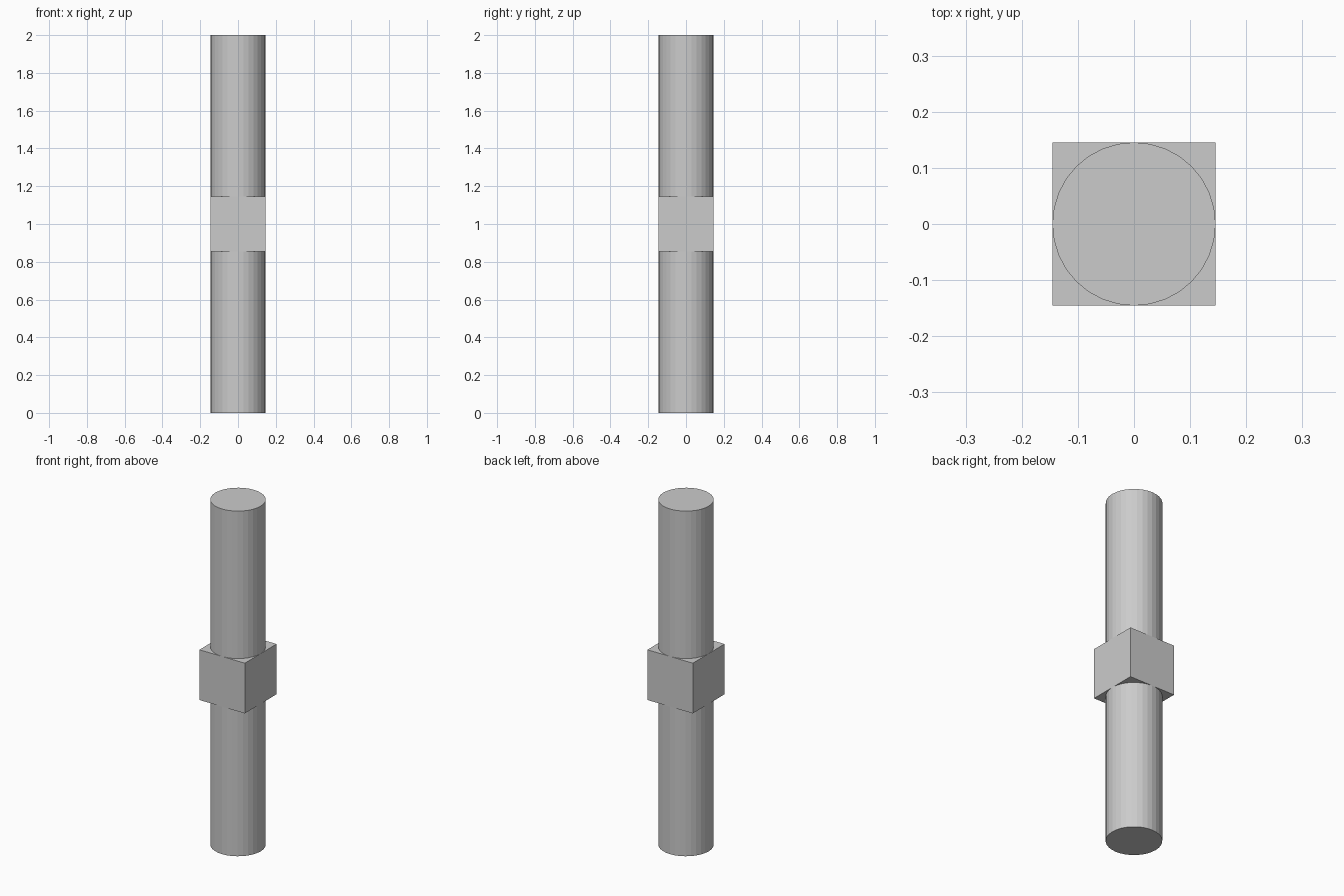
import bpy

if "Cube" in bpy.data.objects:
    bpy.data.objects.remove(bpy.data.objects["Cube"])

RADIUS = 0.1455
HEIGHT = 2.0

# Long round shaft with flat facets
bpy.ops.mesh.primitive_cylinder_add(vertices=32, radius=RADIUS, depth=HEIGHT,
                                    location=(0, 0, HEIGHT / 2))
bpy.context.object.name = "shaft"

# Cube collar around the middle, as wide as the shaft
bpy.ops.mesh.primitive_cube_add(size=2 * RADIUS, location=(0, 0, HEIGHT / 2))
bpy.context.object.name = "middle_block"
